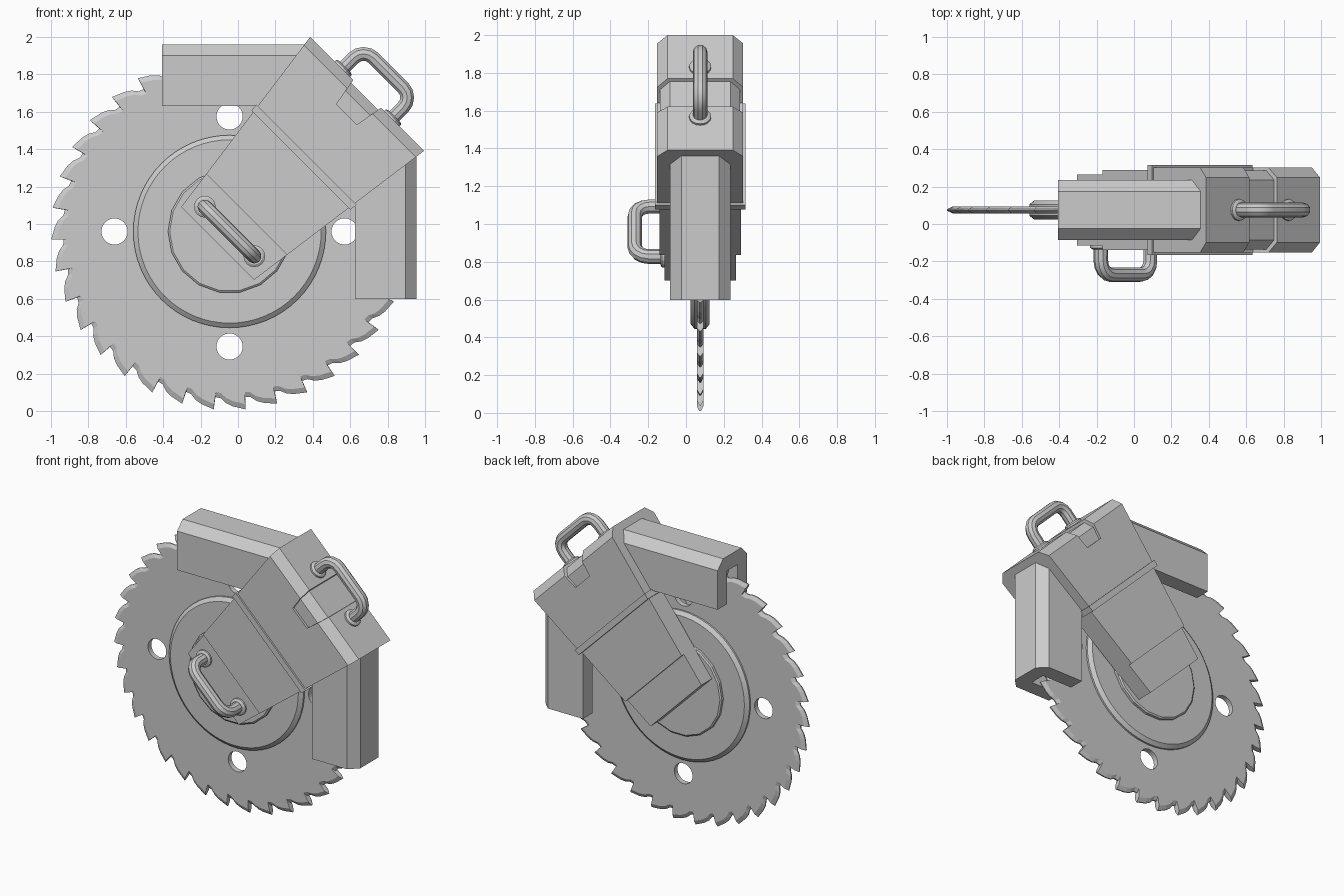
import bpy, bmesh, math
from mathutils import Vector

if "Cube" in bpy.data.objects:
    bpy.data.objects.remove(bpy.data.objects["Cube"])

CX, CY, CZ = -0.045, 0.075, 0.96          # blade centre
S = math.sqrt(0.5)


def loc(u, v, y):
    """Arm space: u along the 45 degree arm, v across it, y depth from the blade plane."""
    return Vector((CX + (u + v) * S, CY + y, CZ + (u - v) * S))


def mesh_object(name, verts, faces):
    me = bpy.data.meshes.new(name)
    me.from_pydata([tuple(v) for v in verts], [], faces)
    bm = bmesh.new()
    bm.from_mesh(me)
    bmesh.ops.recalc_face_normals(bm, faces=bm.faces)
    bm.to_mesh(me)
    bm.free()
    ob = bpy.data.objects.new(name, me)
    bpy.context.collection.objects.link(ob)
    return ob


def loft(name, rings):
    n = len(rings[0])
    verts = [p for r in rings for p in r]
    faces = [tuple(range(n)), tuple(range((len(rings) - 1) * n, len(rings) * n))]
    for k in range(len(rings) - 1):
        for i in range(n):
            j = (i + 1) % n
            faces.append((k * n + i, k * n + j, (k + 1) * n + j, (k + 1) * n + i))
    return mesh_object(name, verts, faces)


def wedge(name, profile, width=lambda u: 0.288 + 0.137 * u):
    """(u, y) profile extruded across v, widening along the arm."""
    return loft(name, [[loc(u, s * width(u), y) for u, y in profile] for s in (-1, 1)])


def smooth(ob):
    bpy.ops.object.select_all(action='DESELECT')
    ob.select_set(True)
    bpy.context.view_layer.objects.active = ob
    bpy.ops.object.shade_smooth_by_angle(angle=math.radians(35))


def cut(ob, cutter):
    m = ob.modifiers.new("cut", 'BOOLEAN')
    m.operation, m.solver, m.object = 'DIFFERENCE', 'EXACT', cutter
    cutter.hide_render = True
    cutter.hide_set(True)


def disc_ring(r, y, n, x=0, z=0):
    return [Vector((CX + x + r * math.cos(t * math.tau / n), CY + y,
                    CZ + z + r * math.sin(t * math.tau / n))) for t in range(n)]


# saw blade with bevelled teeth
TEETH = 35
TOOTH = [(0.02, 0.888), (0.2, 0.893), (0.38, 0.918), (0.6, 0.935), (1.0, 0.955)]


def teeth(scale, y):
    ring = []
    for k in range(TEETH):
        for f, r in TOOTH:
            a = math.radians(-84.8) + (k + f) * math.tau / TEETH
            ring.append(Vector((CX + scale * r * math.cos(a), CY + y, CZ + scale * r * math.sin(a))))
    return ring


blade = loft("saw_blade", [teeth(0.97, -0.018), teeth(1, -0.004), teeth(1, 0.004), teeth(0.97, 0.018)])

# four blade holes, one cutter
hv, hf = [], []
for dx, dz in ((1, 0), (-1, 0), (0, 1), (0, -1)):
    b, n = len(hv), 32
    hv += disc_ring(0.07, -0.1, n, dx * 0.615, dz * 0.615) + disc_ring(0.07, 0.1, n, dx * 0.615, dz * 0.615)
    hf += [tuple(range(b, b + n)), tuple(range(b + n, b + 2 * n))]
    hf += [(b + i, b + (i + 1) % n, b + n + (i + 1) % n, b + n + i) for i in range(n)]
cut(blade, mesh_object("hole_cutter", hv, hf))

# flange disc and hub
flange = loft("flange_disc", [disc_ring(r, y, 64) for r, y in
                              ((0.49, -0.05), (0.515, -0.03), (0.515, 0.03), (0.49, 0.05))])
smooth(flange)
loft("hub", [disc_ring(r, y, 18) for r, y in
             ((0.32, -0.075), (0.33, -0.068), (0.33, 0.068), (0.32, 0.075))])

# fork prongs either side of the blade
for side, s in (("front", -1), ("back", 1)):
    wedge(side + "_fork_prong", [(u, s * y) for u, y in (
        (-0.09, 0.07), (-0.09, 0.19), (0.13, 0.19), (0.13, 0.215), (0.58, 0.215), (0.58, 0.07))])

# main housing, notched at the end, with a recessed insert and a front rim
housing = wedge("housing", [(0.55, -0.228), (0.985, -0.228), (1.04, -0.173),
                            (1.04, 0.173), (0.985, 0.228), (0.55, 0.228)])


def notch(u):
    return 0.077 + 0.18 * (u - 0.885)


cut(housing, wedge("notch_cutter", [(0.885, -0.4), (1.2, -0.4), (1.2, 0.4), (0.885, 0.4)], notch))
wedge("notch_insert", [(0.885, -0.212), (0.97, -0.212), (1.022, -0.16),
                       (1.022, 0.16), (0.97, 0.212), (0.885, 0.212)], notch)
wedge("housing_rim", [(0.54, -0.24), (0.58, -0.24), (0.58, 0.24), (0.54, 0.24)],
      lambda u: 0.3 + 0.137 * u)

# two channel-shaped blade guards, mirrored about the arm
GUARD = [(0.67, -0.16), (0.94, -0.16), (1.0, -0.1), (1.0, 0.1), (0.94, 0.16), (0.67, 0.16),
         (0.67, 0.055), (0.9, 0.055), (0.9, -0.055), (0.67, -0.055)]


def guard_point(a, r, y, flip):
    return Vector((CX + (r if flip else a), CY + y, CZ + (a if flip else r)))


for name, flip in (("upper_guard", False), ("right_guard", True)):
    loft(name, [[guard_point(a, r, y, flip) for r, y in GUARD] for a in (-0.362, 0.41)])


# rounded tube handles with foot collars
def handle(name, place, height):
    bend, half = 0.075, 0.187
    path = [(-half, -0.03)]
    for k in range(5):
        t = k / 4 * math.pi / 2
        path.append((-half + bend * (1 - math.cos(t)), height - bend * (1 - math.sin(t))))
    path += [(-v, h) for v, h in reversed(path)]
    cu = bpy.data.curves.new(name, 'CURVE')
    cu.dimensions, cu.bevel_depth, cu.bevel_resolution, cu.use_fill_caps = '3D', 0.039, 3, True
    sp = cu.splines.new('POLY')
    sp.points.add(len(path) - 1)
    for p, (v, h) in zip(sp.points, path):
        p.co = (*place(v, 0, h), 1)
    tmp = bpy.data.objects.new(name + "_path", cu)
    bpy.context.collection.objects.link(tmp)
    bpy.context.view_layer.update()
    me = bpy.data.meshes.new_from_object(tmp.evaluated_get(bpy.context.evaluated_depsgraph_get()))
    bpy.data.objects.remove(tmp)
    ob = bpy.data.objects.new(name, me)
    bpy.context.collection.objects.link(ob)
    smooth(ob)
    for side, s in (("left", -1), ("right", 1)):
        rings = [[place(s * half + r * math.cos(i * math.tau / 16), r * math.sin(i * math.tau / 16), h)
                  for i in range(16)] for r, h in ((0.058, -0.02), (0.058, 0.012), (0.045, 0.02))]
        loft(name + "_" + side + "_collar", rings)


handle("end_handle", lambda v, w, h: loc(1.04 + h, v, w), 0.16)
handle("front_handle", lambda v, w, h: loc(w, v, -0.19 - h), 0.156)
